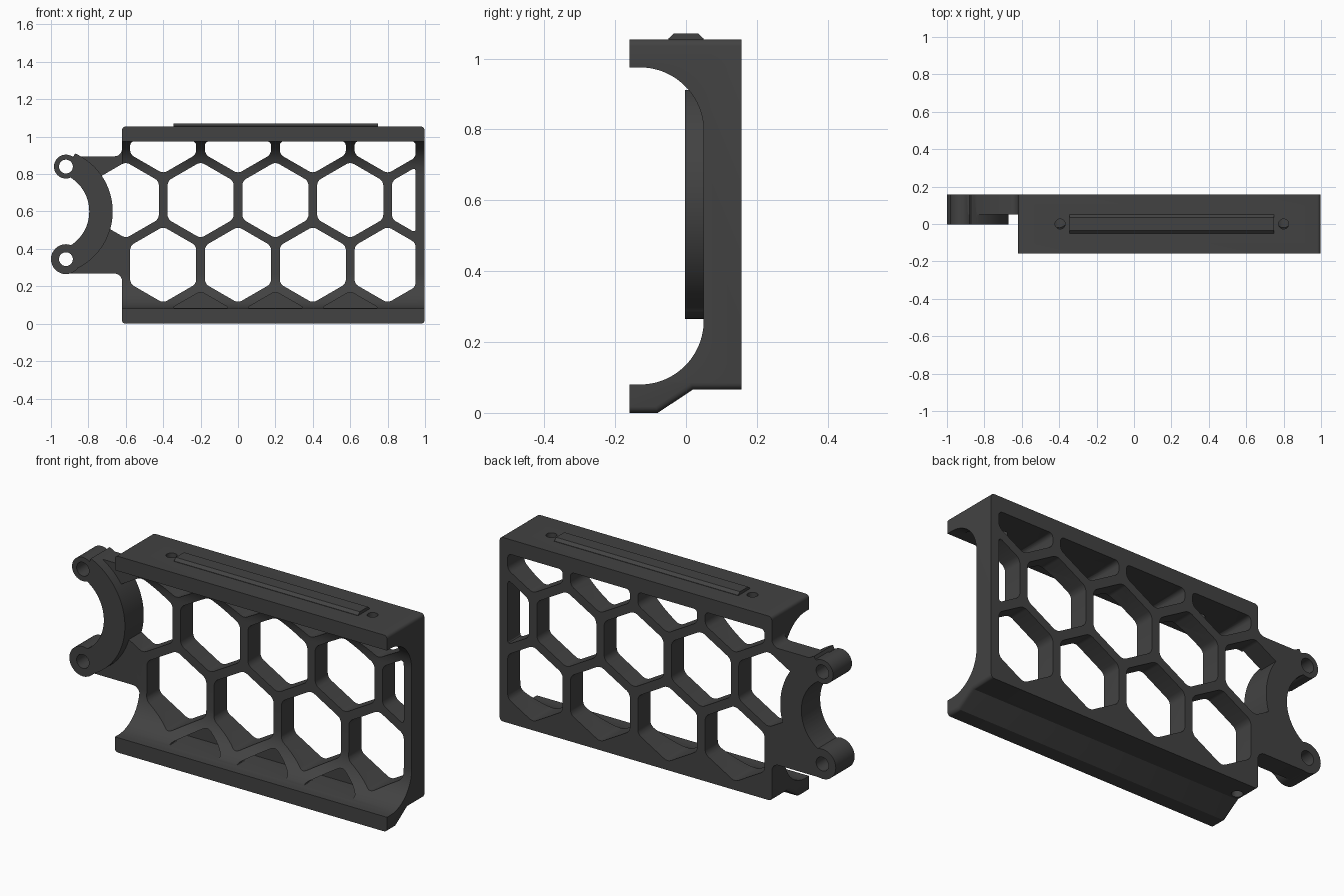
import bpy, bmesh, math
from mathutils import Vector

if "Cube" in bpy.data.objects:
    bpy.data.objects.remove(bpy.data.objects["Cube"])

mat = bpy.data.materials.new("dark grey")
mat.diffuse_color = (0.055, 0.055, 0.055, 1)
mat.use_nodes = True
mat.node_tree.nodes["Principled BSDF"].inputs["Base Color"].default_value = mat.diffuse_color


def finish(name, bm):
    bmesh.ops.recalc_face_normals(bm, faces=bm.faces)
    me = bpy.data.meshes.new(name)
    bm.to_mesh(me)
    bm.free()
    me.materials.append(mat)
    ob = bpy.data.objects.new(name, me)
    bpy.context.collection.objects.link(ob)
    return ob


def arc(cx, cy, r, a0, a1, n=24):
    return [(cx + r * math.cos(math.radians(a0 + (a1 - a0) * i / n)),
             cy + r * math.sin(math.radians(a0 + (a1 - a0) * i / n))) for i in range(n + 1)]


def solid(points, offset):
    """Closed 3D outline pushed along offset."""
    bm = bmesh.new()
    bm.faces.new([bm.verts.new(p) for p in points])
    push(bm, offset)
    return bm


def push(bm, offset):
    res = bmesh.ops.extrude_face_region(bm, geom=bm.faces[:], use_keep_orig=True)
    verts = [g for g in res["geom"] if isinstance(g, bmesh.types.BMVert)]
    bmesh.ops.translate(bm, verts=verts, vec=offset)


def slab(name, xz, y0, y1):
    return finish(name, solid([(x, y0, z) for x, z in xz], (0, y1 - y0, 0)))


def disc(name, x, z, r, y0, y1, n=32):
    return slab(name, arc(x, z, r, 0, 360, n)[:-1], y0, y1)


def pin(name, x, y, r, z0, z1):
    pts = [(a, b, z0) for a, b in arc(x, y, r, 0, 360, 24)[:-1]]
    return finish(name, solid(pts, (0, 0, z1 - z0)))


def combine(target, tool, op):
    mod = target.modifiers.new(op.lower(), 'BOOLEAN')
    mod.operation, mod.object, mod.solver = op, tool, 'EXACT'
    bpy.context.view_layer.objects.active = target
    bpy.ops.object.modifier_apply(modifier=mod.name)
    bpy.data.objects.remove(tool)


def hexagon(cx, cz, y0, y1, lo, hi):
    """Rounded hexagonal cutter, trimmed to a height band and the right end web."""
    bm = bmesh.new()
    bm.faces.new([bm.verts.new((cx + 0.204 * math.sin(k * math.pi / 3), y0,
                                cz + 0.204 * math.cos(k * math.pi / 3))) for k in range(6)])
    for co, no in (((0, 0, hi), (0, 0, 1)), ((0, 0, lo), (0, 0, -1)), ((0.95, 0, 0), (1, 0, 0))):
        bmesh.ops.bisect_plane(bm, geom=bm.verts[:] + bm.edges[:] + bm.faces[:],
                               plane_co=co, plane_no=no, clear_outer=True)
    bmesh.ops.bevel(bm, geom=bm.verts[:], offset=0.022, segments=4,
                    profile=0.5, affect='VERTICES')
    push(bm, (0, y1 - y0, 0))
    return finish("cutter", bm)


LEFT, RIGHT, BACK, FRONT = -0.62, 0.997, 0.157, -0.159

# Channel-shaped body
profile = [(FRONT, 0), (-0.08, 0), (0.02, 0.066), (BACK, 0.066), (BACK, 1.054), (FRONT, 1.054),
           (FRONT, 0.975)] + arc(-0.13, 0.795, 0.18, 90, 0) + arc(-0.13, 0.26, 0.18, 0, -90) + [(FRONT, 0.08)]
bm = solid([(LEFT, y, z) for y, z in profile], (RIGHT - LEFT, 0, 0))
ends = [e for e in bm.edges if abs(e.verts[0].co.x - e.verts[1].co.x) < 1e-5
        and all(v.co.z < 0.07 or v.co.z > 1.05 for v in e.verts)
        and abs(e.verts[0].co.y - e.verts[1].co.y) > 0.01]
bmesh.ops.bevel(bm, geom=ends, offset=0.018, segments=4, profile=0.5, affect='EDGES')
body = finish("body", bm)

# Side plate with concave fillets where it meets the body
plate = [(-0.92, 0.268), (-0.66, 0.268)] + arc(-0.66, 0.228, 0.04, 90, 0, 8) + \
        [(-0.6, 0.228), (-0.6, 0.935)] + arc(-0.66, 0.935, 0.04, 0, -90, 8) + [(-0.92, 0.895)]
combine(body, slab("plate", plate, 0.05, BACK), 'UNION')

# Honeycomb openings
for row, (cz, xs) in enumerate(((0.315, (-0.4, 0, 0.4, 0.8)), (0.661, (-0.6, -0.2, 0.2, 0.6, 1.0)),
                                (1.007, (-0.4, 0, 0.4, 0.8)))):
    for cx in xs:
        combine(body, hexagon(cx, cz, -0.3, 0.3, 0.0, 0.975), 'DIFFERENCE')
# Blind pockets in the lower curve
for cx in (-0.2, 0.2, 0.6):
    combine(body, hexagon(cx, -0.031, -0.3, 0.05, 0.083, 0.5), 'DIFFERENCE')

# Curved clamp arm with two lugs
CX, CZ = -1.01, 0.6
ring = arc(CX, CZ, 0.34, -66, 66, 40) + arc(CX, CZ, 0.215, 66, -66, 40)
arm = slab("clamp_arm", ring, -0.003, BACK)
lugs = ((-0.92, 0.84, 0.064), (-0.92, 0.345, 0.08))
for x, z, r in lugs:
    combine(arm, disc("lug", x, z, r, -0.003, BACK), 'UNION')
combine(body, disc("cutter", CX, CZ, 0.215, -0.3, 0.3, 64), 'DIFFERENCE')
combine(body, arm, 'UNION')
for x, z, r in lugs:
    combine(body, disc("cutter", x, z, 0.037, -0.3, 0.3), 'DIFFERENCE')

# Screw holes in the top and a blind hole underneath
for x in (-0.395, 0.8):
    combine(body, pin("cutter", x, 0, 0.027, 0.9, 1.2), 'DIFFERENCE')
combine(body, pin("cutter", -0.575, 0.06, 0.028, -0.1, 0.12), 'DIFFERENCE')

# Raised rail on top, with sloping sides
rail = [(-0.05, 1.05), (0.05, 1.05), (0.05, 1.056), (0.035, 1.07), (-0.035, 1.07), (-0.05, 1.056)]
rail = finish("top_rail", solid([(-0.345, y, z) for y, z in rail], (1.093, 0, 0)))

for ob in (body, rail):
    bpy.ops.object.select_all(action='DESELECT')
    ob.select_set(True)
    bpy.context.view_layer.objects.active = ob
    bpy.ops.object.shade_smooth_by_angle(angle=math.radians(30))
